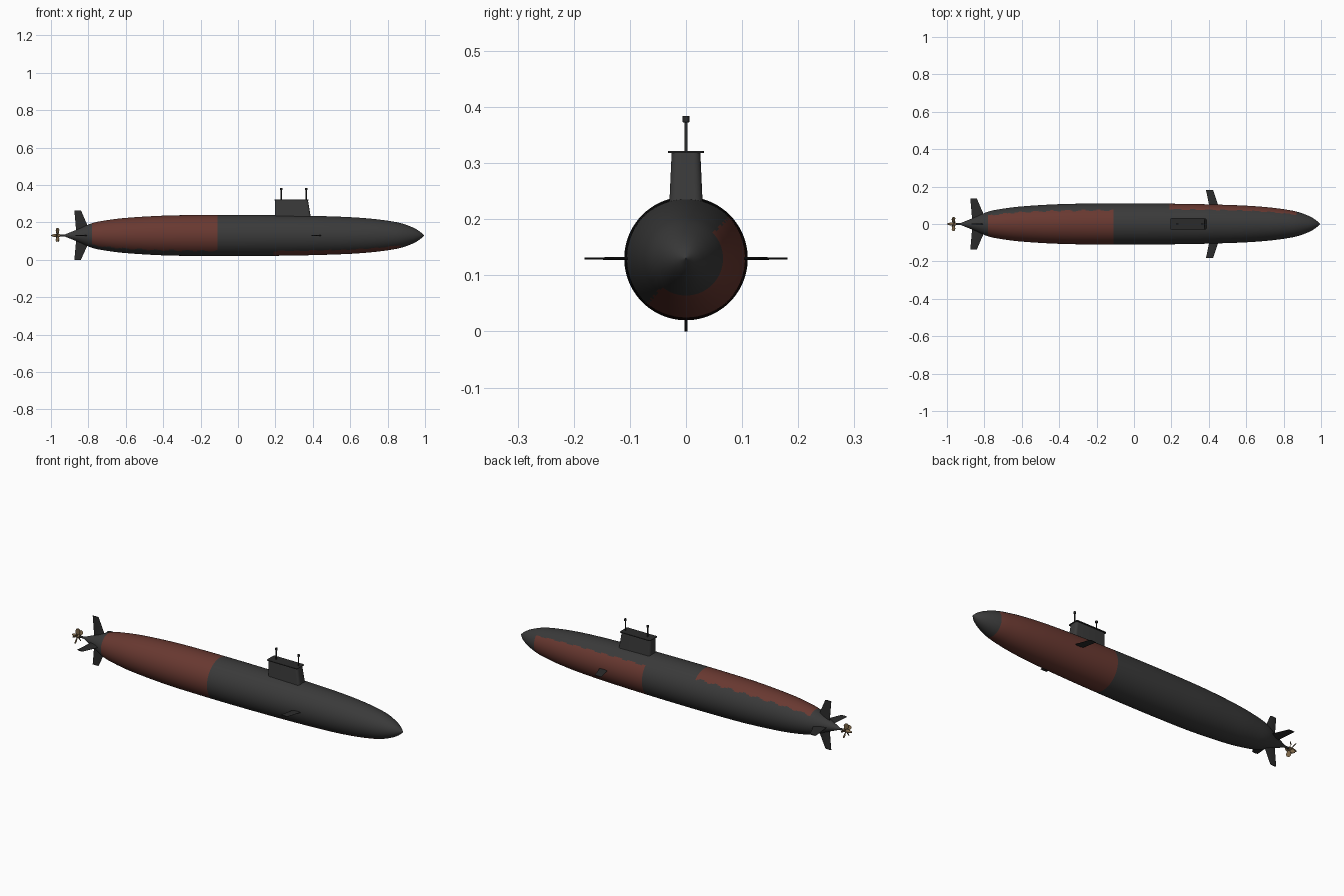
import bpy, bmesh, math
from mathutils import Vector, Matrix

if "Cube" in bpy.data.objects:
    bpy.data.objects.remove(bpy.data.objects["Cube"])

ZC = 0.13  # height of the hull axis


def material(name, col):
    m = bpy.data.materials.new(name)
    m.diffuse_color = (*col, 1)
    m.use_nodes = True
    m.node_tree.nodes["Principled BSDF"].inputs["Base Color"].default_value = m.diffuse_color
    return m


HULL = material("dark grey hull", (0.042, 0.042, 0.042))
RED = material("red brown paint", (0.14, 0.04, 0.03))
FIN = material("black grey", (0.024, 0.024, 0.024))
BRONZE = material("bronze", (0.21, 0.14, 0.07))


def finish(bm, name, mats, angle=35):
    bmesh.ops.recalc_face_normals(bm, faces=bm.faces)
    me = bpy.data.meshes.new(name)
    bm.to_mesh(me)
    bm.free()
    ob = bpy.data.objects.new(name, me)
    bpy.context.collection.objects.link(ob)
    for m in mats:
        me.materials.append(m)
    bpy.ops.object.select_all(action='DESELECT')
    ob.select_set(True)
    bpy.context.view_layer.objects.active = ob
    bpy.ops.object.shade_smooth_by_angle(angle=math.radians(angle))
    return ob


def bridge(bm, rings, cap=True):
    n = len(rings[0])
    for a, b in zip(rings, rings[1:]):
        for i in range(n):
            j = (i + 1) % n
            bm.faces.new((a[i], a[j], b[j], b[i]))
    if cap:
        bm.faces.new(rings[0])
        bm.faces.new(rings[-1])


def turned(name, profile, seg, mat, axis='X', loc=(0, 0, 0)):
    bm = bmesh.new()
    rings = []
    for t, r in profile:
        ring = []
        for i in range(seg):
            a = 2 * math.pi * i / seg
            u, v = r * math.cos(a), r * math.sin(a)
            p = Vector((t, u, v)) if axis == 'X' else Vector((u, v, t))
            ring.append(bm.verts.new(p + Vector(loc)))
        rings.append(ring)
    bridge(bm, rings)
    return finish(bm, name, [mat])


# Hull: smooth profile interpolated through key radii
KEYS = [(-0.93, 0.004), (-0.85, 0.036), (-0.78, 0.066), (-0.70, 0.082), (-0.60, 0.094),
        (-0.40, 0.106), (-0.20, 0.1095), (0.0, 0.11), (0.20, 0.1085), (0.40, 0.105),
        (0.60, 0.098), (0.72, 0.089), (0.80, 0.079), (0.87, 0.066), (0.93, 0.045),
        (0.97, 0.023), (0.994, 0.001)]


def radius(x):
    k = next((i for i in range(len(KEYS) - 2) if x <= KEYS[i + 1][0]), len(KEYS) - 2)

    def slope(i):
        a, b = KEYS[max(i - 1, 0)], KEYS[min(i + 1, len(KEYS) - 1)]
        return (b[1] - a[1]) / (b[0] - a[0])
    (x0, r0), (x1, r1) = KEYS[k], KEYS[k + 1]
    h = x1 - x0
    t = (x - x0) / h
    return ((2*t**3 - 3*t*t + 1) * r0 + (t**3 - 2*t*t + t) * h * slope(k)
            + (3*t*t - 2*t**3) * r1 + (t**3 - t*t) * h * slope(k + 1))


stations = [round(-0.93 + 0.01 * i, 3) for i in range(193)] + [0.994]
prof = [(x, max(radius(x), 0.0008)) for x in stations]
hull = turned("hull", prof, 120, HULL, 'X', (0, 0, ZC))
hull.data.materials.append(RED)

# Painted areas: opposite diagonal halves with wavy edges
for f in hull.data.polygons:
    c = f.center
    phi = math.degrees(math.atan2(c.y, c.z - ZC)) + 2.5 * math.sin(c.x * 75)
    stern = -0.78 < c.x < -0.11 and -138 < phi < 42
    bow = 0.19 < c.x < 0.87 and (phi > 46 or phi < -140)
    f.material_index = 1 if stern or bow else 0


# Sail: tapered rounded tower
def rounded(bm, x0, x1, hw, z, rad):
    ring = []
    for cx, cy, start in ((x1 - rad, hw - rad, 0), (x0 + rad, hw - rad, 90),
                          (x0 + rad, rad - hw, 180), (x1 - rad, rad - hw, 270)):
        for i in range(7):
            a = math.radians(start + 15 * i)
            ring.append(bm.verts.new((cx + rad * math.cos(a), cy + rad * math.sin(a), z)))
    return ring


bm = bmesh.new()
bridge(bm, [rounded(bm, 0.198, 0.394, 0.031, 0.20, 0.014),
            rounded(bm, 0.197, 0.374, 0.0255, 0.32, 0.012)])
finish(bm, "sail", [HULL])
bm = bmesh.new()
bridge(bm, [rounded(bm, 0.194, 0.378, 0.032, 0.318, 0.008),
            rounded(bm, 0.194, 0.378, 0.032, 0.322, 0.008)])
finish(bm, "sail_cap", [FIN])

# Masts with heads
for x, name in ((0.231, "rear_mast"), (0.365, "front_mast")):
    turned(name, [(0.31, 0.003), (0.372, 0.003), (0.373, 0.006), (0.384, 0.006)],
           16, FIN, 'Z', (x, 0, 0))


# Control planes: tapered thin foils, built along +z and turned about the hull axis
def plane(name, root, tip, r0, r1, thick, turn):
    bm = bmesh.new()
    rings = []
    for (a, b), r, t in ((root, r0, thick), (tip, r1, thick * 0.6)):
        pts = [(0, 0.25), (0.35, 1), (0.75, 0.9), (1, 0.2)]
        outline = pts + [(s, -w) for s, w in reversed(pts)]
        rings.append([bm.verts.new((a + (b - a) * s, w * t / 2, r)) for s, w in outline])
    bridge(bm, rings)
    bm.transform(Matrix.Translation((0, 0, ZC)) @ Matrix.Rotation(math.radians(turn), 4, 'X'))
    finish(bm, name, [FIN], 25)


for i, n in enumerate(("upper_rudder", "left_stern_plane", "lower_rudder", "right_stern_plane")):
    plane(n, (-0.865, -0.79), (-0.875, -0.84), 0.02, 0.13 if i == 2 else 0.135, 0.008, 90 * i)
for n, turn in (("left_bow_plane", 90), ("right_bow_plane", -90)):
    plane(n, (0.405, 0.455), (0.385, 0.423), 0.085, 0.181, 0.006, turn)

# Propeller: shaft, hub and five pitched blades
turned("propeller_shaft", [(-0.965, 0.005), (-0.91, 0.006)], 16, FIN, 'X', (0, 0, ZC))
turned("propeller_hub", [(-1.0, 0.002), (-0.99, 0.006), (-0.975, 0.009), (-0.952, 0.009)],
       20, BRONZE, 'X', (0, 0, ZC))
for k in range(5):
    bm = bmesh.new()
    rings = []
    for r, w, pitch in ((0.005, 0.007, 55), (0.018, 0.011, 48), (0.03, 0.012, 42), (0.039, 0.006, 38)):
        p = math.radians(pitch)
        d = Vector((math.cos(p), math.sin(p), 0))
        n = Vector((-math.sin(p), math.cos(p), 0)) * 0.0012
        o = Vector((-0.965, 0, r))
        rings.append([bm.verts.new(v) for v in (o - d*w - n, o + d*w - n, o + d*w + n, o - d*w + n)])
    bridge(bm, rings)
    bm.transform(Matrix.Translation((0, 0, ZC)) @ Matrix.Rotation(2 * math.pi * k / 5, 4, 'X'))
    finish(bm, f"propeller_blade_{k + 1}", [BRONZE])
